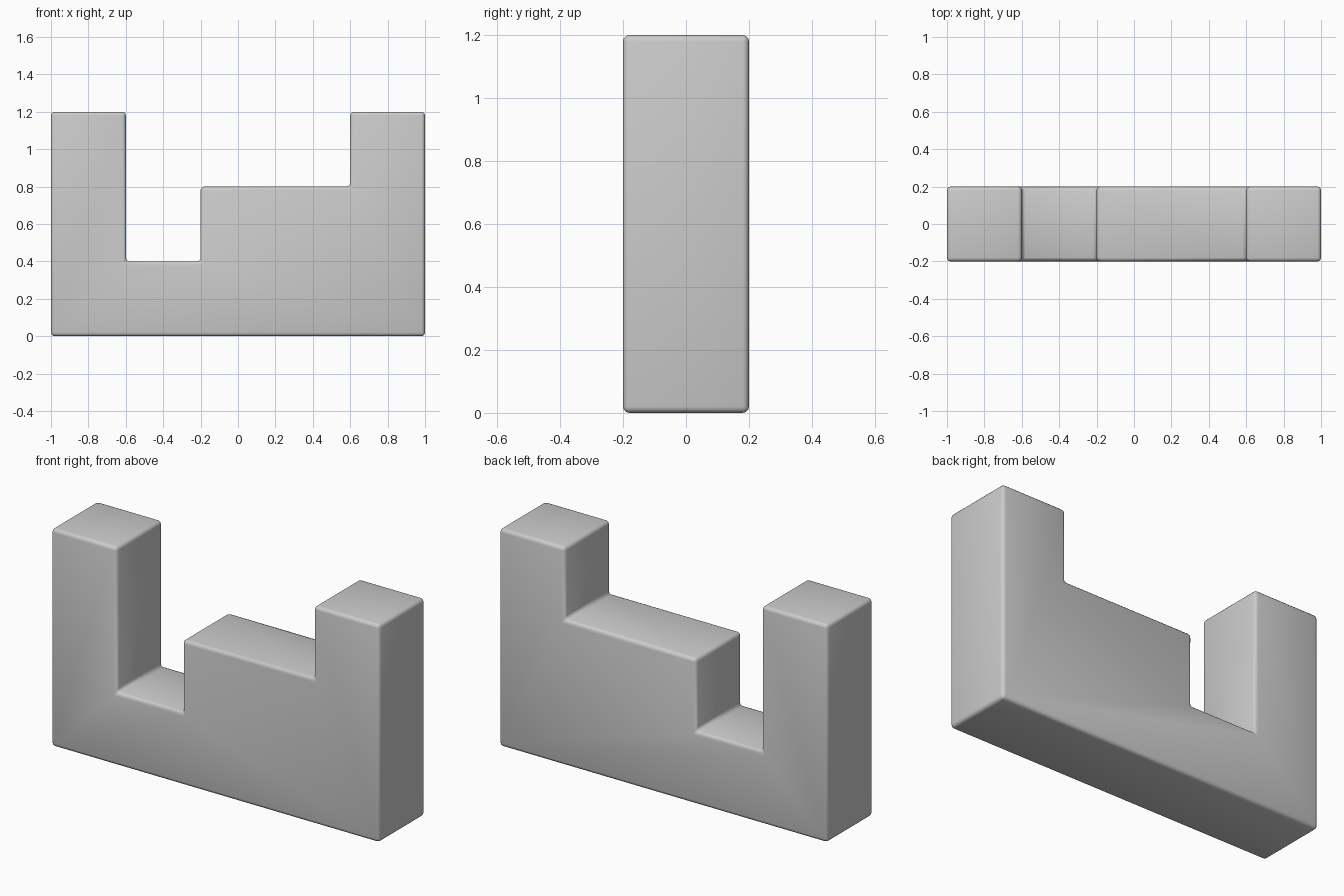
import bpy
import bmesh
from mathutils import Vector

if "Cube" in bpy.data.objects:
    bpy.data.objects.remove(bpy.data.objects["Cube"])

# Stepped outline in the x-z plane
OUTLINE = [(-1, 0), (1, 0), (1, 1.2), (0.6, 1.2), (0.6, 0.8),
           (-0.2, 0.8), (-0.2, 0.4), (-0.6, 0.4), (-0.6, 1.2), (-1, 1.2)]
DEPTH = 0.4

# Extrude the outline from front to back
bm = bmesh.new()
front = bm.faces.new([bm.verts.new((x, -DEPTH / 2, z)) for x, z in OUTLINE])
result = bmesh.ops.extrude_face_region(bm, geom=[front], use_keep_orig=True)
back_verts = [g for g in result["geom"] if isinstance(g, bmesh.types.BMVert)]
bmesh.ops.translate(bm, verts=back_verts, vec=Vector((0, DEPTH, 0)))
bmesh.ops.recalc_face_normals(bm, faces=bm.faces)

mesh = bpy.data.meshes.new("stepped_block")
bm.to_mesh(mesh)
bm.free()
block = bpy.data.objects.new("stepped_block", mesh)
bpy.context.collection.objects.link(block)
mesh.shade_smooth()

# Small rounded edges
bevel = block.modifiers.new("rounded_edges", "BEVEL")
bevel.width = 0.02
bevel.segments = 3
bevel.limit_method = "ANGLE"
